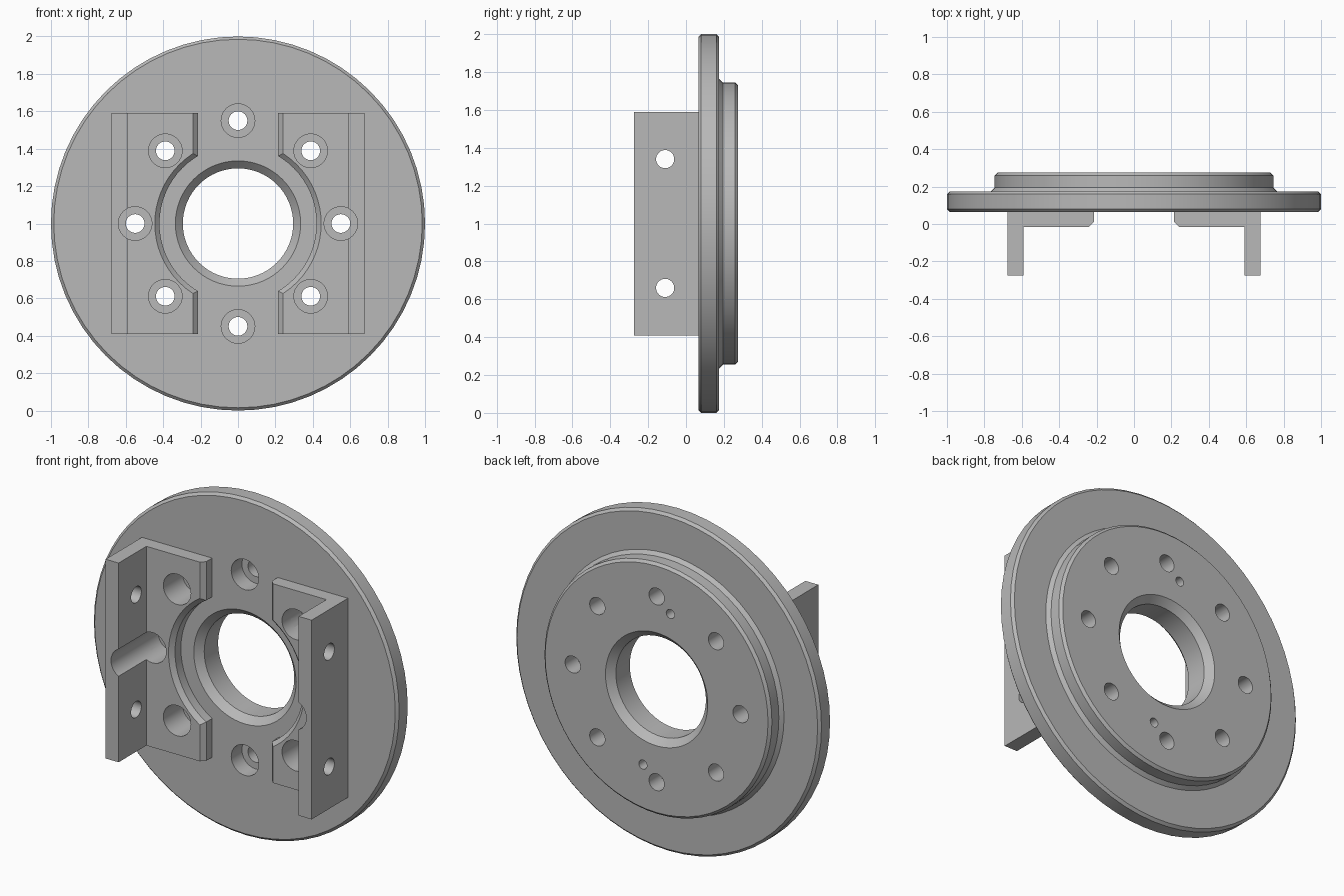
import bpy, bmesh, math
from mathutils import Matrix, Vector

if "Cube" in bpy.data.objects:
    bpy.data.objects.remove(bpy.data.objects["Cube"], do_unlink=True)

grey = bpy.data.materials.new("plain grey")
grey.use_nodes = True
COLOUR = (0.48, 0.48, 0.48, 1)
grey.diffuse_color = COLOUR
grey.node_tree.nodes["Principled BSDF"].inputs["Base Color"].default_value = COLOUR

FRONT, FLANGE_BACK, BACK = 0.065, 0.175, 0.275
HUB = Vector((0, 0, 1))


def make_object(name, bm):
    bmesh.ops.recalc_face_normals(bm, faces=bm.faces)
    mesh = bpy.data.meshes.new(name)
    bm.to_mesh(mesh)
    bm.free()
    mesh.materials.append(grey)
    obj = bpy.data.objects.new(name, mesh)
    bpy.context.collection.objects.link(obj)
    return obj


def lathe(bm, profile, centre, steps, closed=False):
    """Revolve (radius, y) points about an axis parallel to y."""
    rings = []
    for r, y in profile:
        rings.append([bm.verts.new(centre + Vector((r * math.cos(a), y, r * math.sin(a))))
                      for a in (math.tau * i / steps for i in range(steps))])
    pairs = list(zip(rings, rings[1:]))
    if closed:
        pairs.append((rings[-1], rings[0]))
    else:
        bm.faces.new(rings[0])
        bm.faces.new(rings[-1])
    for a, b in pairs:
        for i in range(steps):
            j = (i + 1) % steps
            bm.faces.new((a[i], a[j], b[j], b[i]))


def cut(obj, cutter):
    cutter.hide_render = True
    mod = obj.modifiers.new("cut", "BOOLEAN")
    mod.operation, mod.solver, mod.object = "DIFFERENCE", "EXACT", cutter
    bpy.context.view_layer.objects.active = obj
    bpy.ops.object.modifier_apply(modifier=mod.name)


def bolt_holes():
    """Eight counterbored bolt holes on a circle."""
    bm = bmesh.new()
    for i in range(8):
        a = math.tau * i / 8
        spot = HUB + 0.55 * Vector((math.cos(a), 0, math.sin(a)))
        lathe(bm, [(0.09, -0.4), (0.09, 0.165), (0.05, 0.165), (0.05, 0.4)], spot, 32)
    return make_object("bolt_hole_cutter", bm)


bolts = bolt_holes()

# Stepped disc: flange, raised boss and chamfered bore
bm = bmesh.new()
c = 0.015
lathe(bm, [(0.335, FRONT), (1 - c, FRONT), (1, FRONT + c),
           (1, FLANGE_BACK - c), (1 - c, FLANGE_BACK),
           (0.765, FLANGE_BACK), (0.745, FLANGE_BACK + 0.02),
           (0.745, BACK - c), (0.745 - c, BACK),
           (0.335, BACK), (0.295, BACK - 0.04), (0.295, FRONT + 0.04)],
      HUB, 64, closed=True)
disc = make_object("flanged_disc", bm)
cut(disc, bolts)

# Two blind pin holes in the boss
bm = bmesh.new()
for s in (-1, 1):
    lathe(bm, [(0.027, 0.17), (0.027, 0.4)], HUB + Vector((0.09 * s, 0, -0.47 * s)), 24)
pins = make_object("pin_hole_cutter", bm)
cut(disc, pins)

# Chamfered clearance round the bore
bm = bmesh.new()
lathe(bm, [(0.47, -0.04), (0.42, 0.01), (0.42, 0.1)], HUB, 64)
clearance = make_object("clearance_cutter", bm)

# Cross holes through both bracket walls
bm = bmesh.new()
for z in (0.66, 1.34):
    bmesh.ops.create_cone(bm, cap_ends=True, segments=32, radius1=0.048, radius2=0.048, depth=2,
                          matrix=Matrix.Translation((0, -0.11, z)) @ Matrix.Rotation(math.pi / 2, 4, "Y"))
cross = make_object("cross_hole_cutter", bm)

# Mirrored angle brackets on the front
brackets = []
for name, s in (("left_bracket", 1), ("right_bracket", -1)):
    bm = bmesh.new()
    outline = [(0.215, FRONT), (0.215, 0.01), (0.24, -0.015), (0.59, -0.015),
               (0.59, -0.275), (0.675, -0.275), (0.675, FRONT)]
    base = bm.faces.new([bm.verts.new((s * x, y, 0.41)) for x, y in outline])
    top = bmesh.ops.extrude_face_region(bm, geom=[base])["geom"]
    bmesh.ops.translate(bm, vec=(0, 0, 1.18), verts=[v for v in top if isinstance(v, bmesh.types.BMVert)])
    bracket = make_object(name, bm)
    for cutter in (clearance, bolts, cross):
        cut(bracket, cutter)
    brackets.append(bracket)

for cutter in (bolts, pins, clearance, cross):
    bpy.data.objects.remove(cutter, do_unlink=True)

# Smooth round walls, keep machined edges sharp
bpy.ops.object.select_all(action="DESELECT")
for obj in [disc] + brackets:
    obj.select_set(True)
bpy.context.view_layer.objects.active = disc
bpy.ops.object.shade_smooth_by_angle(angle=math.radians(25))
